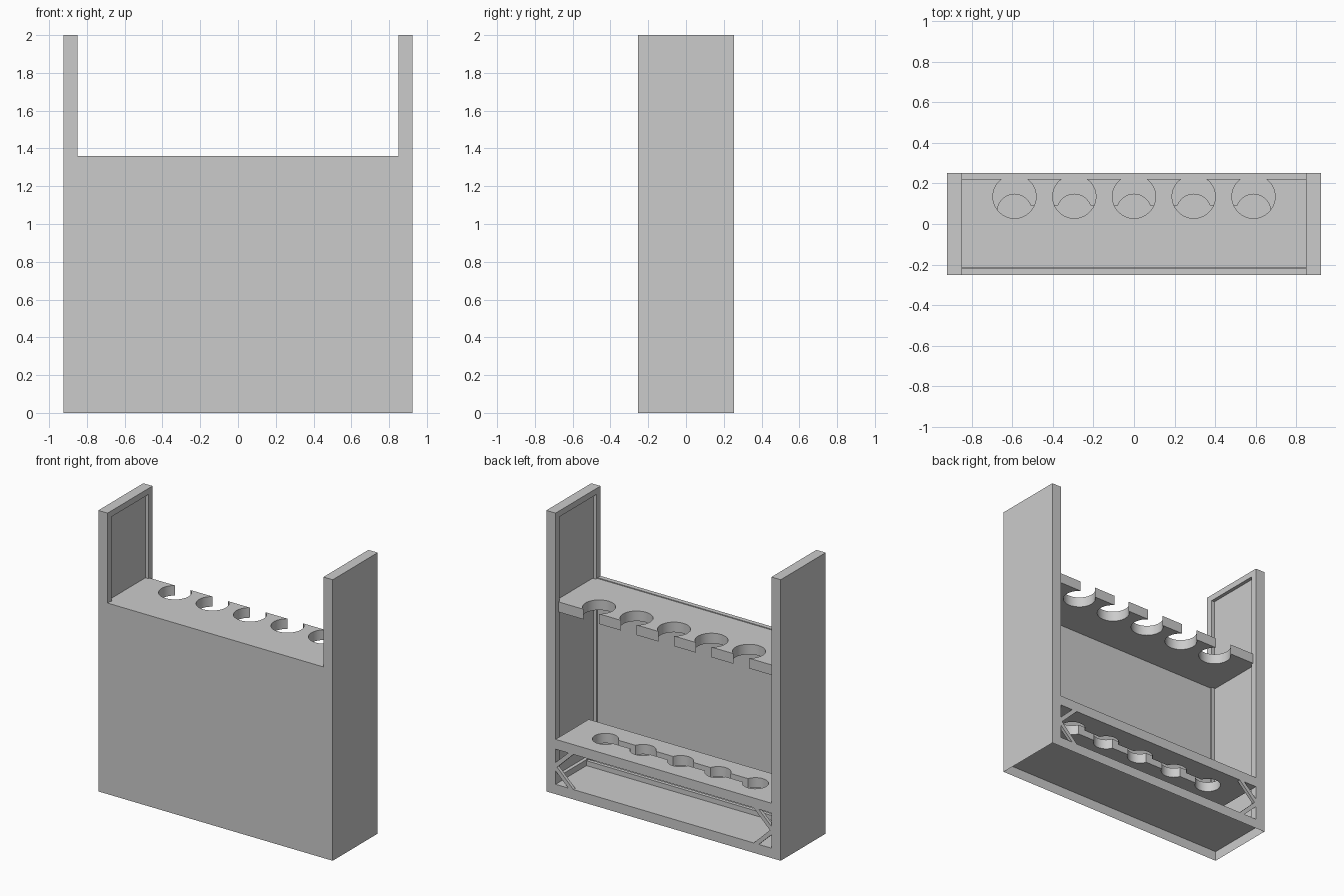
import bpy, bmesh
from math import sin, cos, radians, asin, degrees, copysign

if "Cube" in bpy.data.objects:
    bpy.data.objects.remove(bpy.data.objects["Cube"])

W, D, T = 0.923, 0.253, 0.07      # half width, half depth, board thickness
IN, REC = 0.85, 0.025             # inner face of the side boards, recess depth
HOLES = [-0.59, -0.295, 0.0, 0.295, 0.59]


def finish(name, bm):
    bmesh.ops.recalc_face_normals(bm, faces=bm.faces)
    me = bpy.data.meshes.new(name)
    bm.to_mesh(me)
    bm.free()
    ob = bpy.data.objects.new(name, me)
    bpy.context.collection.objects.link(ob)
    return ob


def box_bm(x0, x1, y0, y1, z0, z1):
    bm = bmesh.new()
    bmesh.ops.create_cube(bm, size=1)
    for v in bm.verts:
        v.co = ((x0 + x1) / 2 + v.co.x * (x1 - x0),
                (y0 + y1) / 2 + v.co.y * (y1 - y0),
                (z0 + z1) / 2 + v.co.z * (z1 - z0))
    bm.normal_update()
    return bm


def arc(cx, cy, r, a0, a1, n):
    return [(cx + r * cos(radians(a0 + (a1 - a0) * i / n)),
             cy + r * sin(radians(a0 + (a1 - a0) * i / n))) for i in range(n + 1)]


def plate(name, loops, z0, z1):
    """Flat board from an outline and optional hole outlines."""
    cu = bpy.data.curves.new(name, 'CURVE')
    cu.dimensions = '2D'
    cu.fill_mode = 'BOTH'
    cu.extrude = (z1 - z0) / 2
    for pts in loops:
        sp = cu.splines.new('POLY')
        sp.points.add(len(pts) - 1)
        for p, (x, y) in zip(sp.points, pts):
            p.co = (x, y, 0, 1)
        sp.use_cyclic_u = True
    ob = bpy.data.objects.new(name, cu)
    ob.location.z = (z0 + z1) / 2
    bpy.context.collection.objects.link(ob)
    bpy.ops.object.select_all(action='DESELECT')
    ob.select_set(True)
    bpy.context.view_layer.objects.active = ob
    bpy.ops.object.convert(target='MESH')
    bpy.ops.object.shade_smooth_by_angle(angle=radians(30))


# base tray, open underneath
bm = box_bm(-W, W, -D, D, 0, T)
bmesh.ops.delete(bm, geom=[f for f in bm.faces if f.normal.z < -0.9], context='FACES_ONLY')
finish("base", bm)

# side boards with a framed, shallow recess on the inner face
for s, side in ((-1, "left"), (1, "right")):
    bm = box_bm(min(s * IN, s * W), max(s * IN, s * W), -D, D, T, 2.0)
    face = [f for f in bm.faces if f.normal.x * s < -0.9]
    face = bmesh.ops.extrude_discrete_faces(bm, faces=face)["faces"]
    for v in face[0].verts:
        v.co.y = copysign(0.208, v.co.y)
        v.co.z = 1.957 if v.co.z > 1 else T + 0.043
    face = bmesh.ops.extrude_discrete_faces(bm, faces=face)["faces"]
    for v in face[0].verts:
        v.co.x += s * REC
    finish(side + "_side_board", bm)

    # corner struts under the lower shelf
    pts = [(IN, 0.225), (0.75, 0.32), (0.71, 0.32), (0.838, 0.195),
           (0.71, T), (0.75, T), (IN, 0.165)]
    bm = bmesh.new()
    f = bm.faces.new([bm.verts.new((s * x, 0.23, z)) for x, z in pts])
    ext = bmesh.ops.extrude_face_region(bm, geom=[f], use_keep_orig=True)
    for v in ext["geom"]:
        if isinstance(v, bmesh.types.BMVert):
            v.co.y = D
    finish(side + "_corner_struts", bm)

# front panel and the low rail behind it
finish("front_panel", box_bm(-IN, IN, -D, -0.22, T, 1.36))
finish("inner_rail", box_bm(-IN, IN, -0.12, -0.095, T, 0.105))

# upper shelf with round notches open to the back, let into the recesses
back, r, cy, end = 0.222, 0.107, 0.135, IN + REC
a = degrees(asin((back - cy) / r))
outline = [(end, back), (end, -0.2), (IN, -0.2), (IN, -0.215),
           (-IN, -0.215), (-IN, -0.2), (-end, -0.2), (-end, back)]
for x in HOLES:
    outline += arc(x, cy, r, 180 - a, 360 + a, 24)
plate("upper_shelf", [outline], 1.285, 1.357)

# lower shelf with round holes joined by a straight slot
r, cy, half = 0.085, 0.062, 0.03
b = degrees(asin(half / r))
upper = []
for i, x in enumerate(HOLES):
    start = 180 if i == 0 else 180 - b
    stop = 0 if i == len(HOLES) - 1 else b
    upper += arc(x, 0, r, start, stop, 14)
slot = [(x, cy + y) for x, y in upper] + [(x, cy - y) for x, y in upper[-2:0:-1]]
rect = [(-IN, -0.12), (IN, -0.12), (IN, D), (-IN, D)]
plate("lower_shelf", [rect, slot], 0.32, 0.39)
